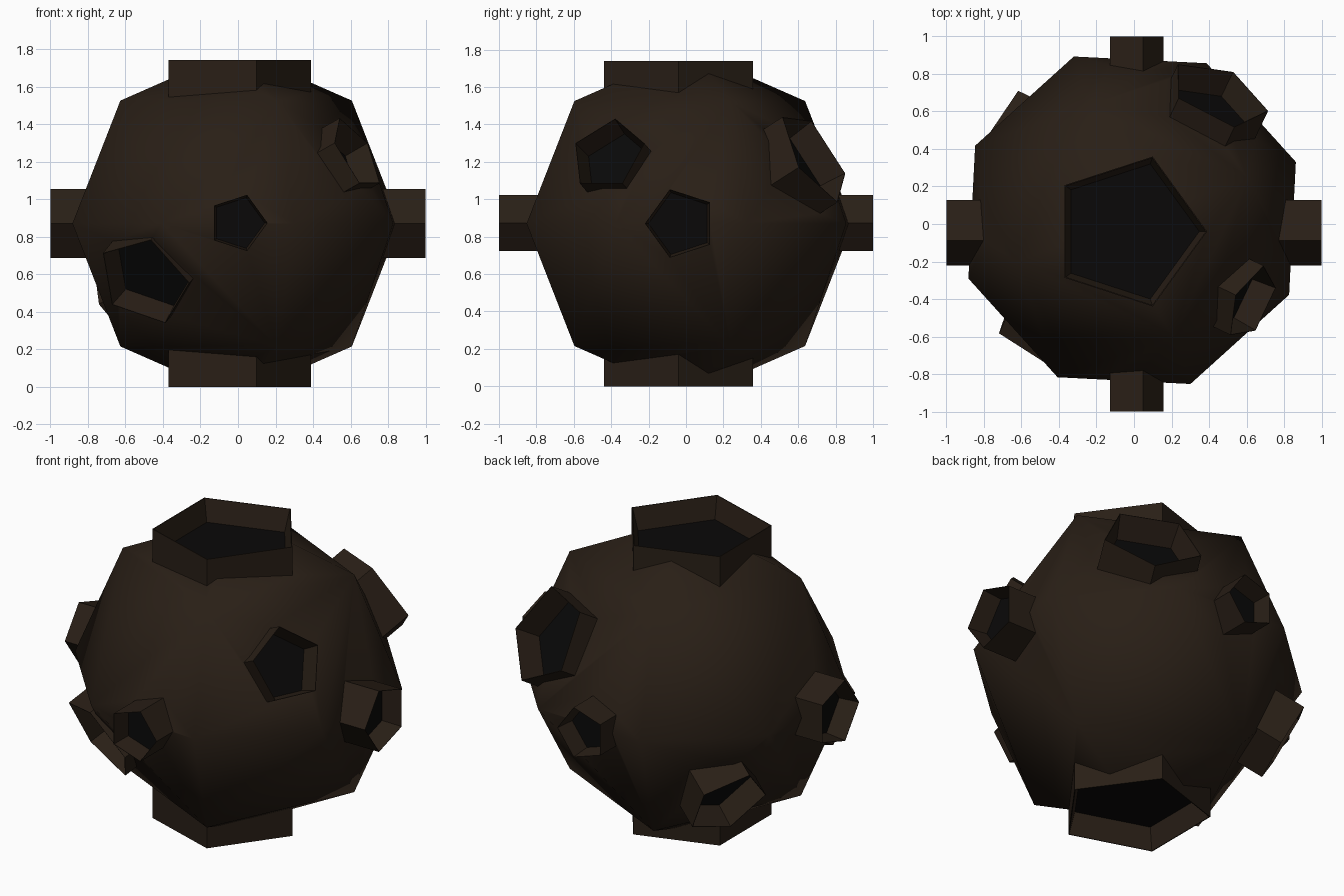
import bpy, bmesh, math
from mathutils import Vector

if "Cube" in bpy.data.objects:
    bpy.data.objects.remove(bpy.data.objects["Cube"])


def material(name, rgb):
    m = bpy.data.materials.new(name)
    m.diffuse_color = (*rgb, 1)
    m.use_nodes = True
    m.node_tree.nodes["Principled BSDF"].inputs["Base Color"].default_value = m.diffuse_color
    return m


SHELL = material("dark_brown", (0.022, 0.0135, 0.008))
FLOOR = material("near_black", (0.0028, 0.0026, 0.0025))
TURN = 19.6  # rotation of the ball about z


def direction(az, el):
    az, el = math.radians(az), math.radians(el)
    return Vector((math.cos(az) * math.cos(el), math.sin(az) * math.cos(el), math.sin(el)))


def make_object(name, bm):
    bmesh.ops.recalc_face_normals(bm, faces=bm.faces)
    me = bpy.data.meshes.new(name)
    bm.to_mesh(me)
    bm.free()
    me.materials.append(SHELL)
    me.materials.append(FLOOR)
    ob = bpy.data.objects.new(name, me)
    bpy.context.collection.objects.link(ob)
    return ob


def pentagon_solid(name, centre, n, spin, rings, floor=False):
    """Loft of pentagons along n; rings are (offset along n, radius)."""
    t = Vector((0, 0, 1)).cross(n)
    t = t.normalized() if t.length > 0.01 else Vector((1, 0, 0))
    u = n.cross(t)
    bm = bmesh.new()
    loops = []
    for off, r in rings:
        loop = []
        for i in range(5):
            a = math.radians(spin + 72 * i)
            loop.append(bm.verts.new(centre + n * off + (t * math.cos(a) + u * math.sin(a)) * r))
        loops.append(loop)
    for a, b in zip(loops, loops[1:]):
        for i in range(5):
            j = (i + 1) % 5
            bm.faces.new((a[i], a[j], b[j], b[i]))
    base = bm.faces.new(loops[0])
    bm.faces.new(loops[-1])
    if floor:
        base.material_index = 1
    return make_object(name, bm)


def boolean(ob, tool, op):
    m = ob.modifiers.new(op, 'BOOLEAN')
    m.operation = op
    m.solver = 'EXACT'
    m.object = tool
    bpy.context.view_layer.objects.active = ob
    bpy.ops.object.modifier_apply(modifier=m.name)
    bpy.data.objects.remove(tool, do_unlink=True)


# Smooth-shaded ball: an octahedron subdivided once onto a sphere
bm = bmesh.new()
dirs = [direction(0, 90), direction(0, -90)]
dirs += [direction(TURN + 45 * k, 0) for k in range(8)]
dirs += [direction(TURN + 90 * k, s) for k in range(4) for s in (-45, 45)]
for d in dirs:
    bm.verts.new(Vector((-0.01, 0.02, 0.87)) + d * 0.926)
bmesh.ops.convex_hull(bm, input=bm.verts)
for f in bm.faces:
    f.smooth = True
body = make_object("ball_with_sockets", bm)

# Sockets: rim centre, axis (azimuth, elevation), radius, spin of first corner, depth
sockets = [
    ((-0.03, -0.04, 1.74), (0, 90), 0.42, 0, 0.13),
    ((-0.03, -0.04, 0.0), (0, -90), 0.42, 0, 0.13),
    ((1, -0.027, 0.87), (0, 0), 0.193, 180, 0.12),
    ((-1, -0.027, 0.87), (180, 0), 0.193, 0, 0.12),
    ((0, -1, 0.873), (-90, 0), 0.158, 0, 0.12),
    ((0, 1, 0.873), (90, 0), 0.158, 180, 0.12),
    ((-0.50, -0.60, 0.565), (TURN - 135, -28), 0.265, -3, 0.15),
    ((0.63, -0.42, 1.24), (TURN - 45, 27), 0.215, 90, 0.14),
    ((0.45, 0.69, 1.23), (TURN + 45, 30), 0.285, 50, 0.15),
    ((-0.64, 0.51, 0.44), (TURN + 135, -28), 0.235, 0, 0.14),
]
frames = []
for p, (az, el), r, spin, d in sockets:
    n = Vector((0, 0, math.copysign(1, el))) if abs(el) == 90 else direction(az, el)
    frames.append((Vector(p), n, r, spin, d))

# Raised pentagonal collars
for p, n, r, spin, d in frames:
    collar = pentagon_solid("collar", p, n, spin, [(-0.38, r), (0, r)])
    boolean(body, collar, 'UNION')

# Tapered cavities with dark floors
for p, n, r, spin, d in frames:
    cavity = pentagon_solid("cavity", p, n, spin,
                            [(-d, r * 0.9), (0, r * 0.985), (0.1, r * 0.985)], True)
    boolean(body, cavity, 'DIFFERENCE')
